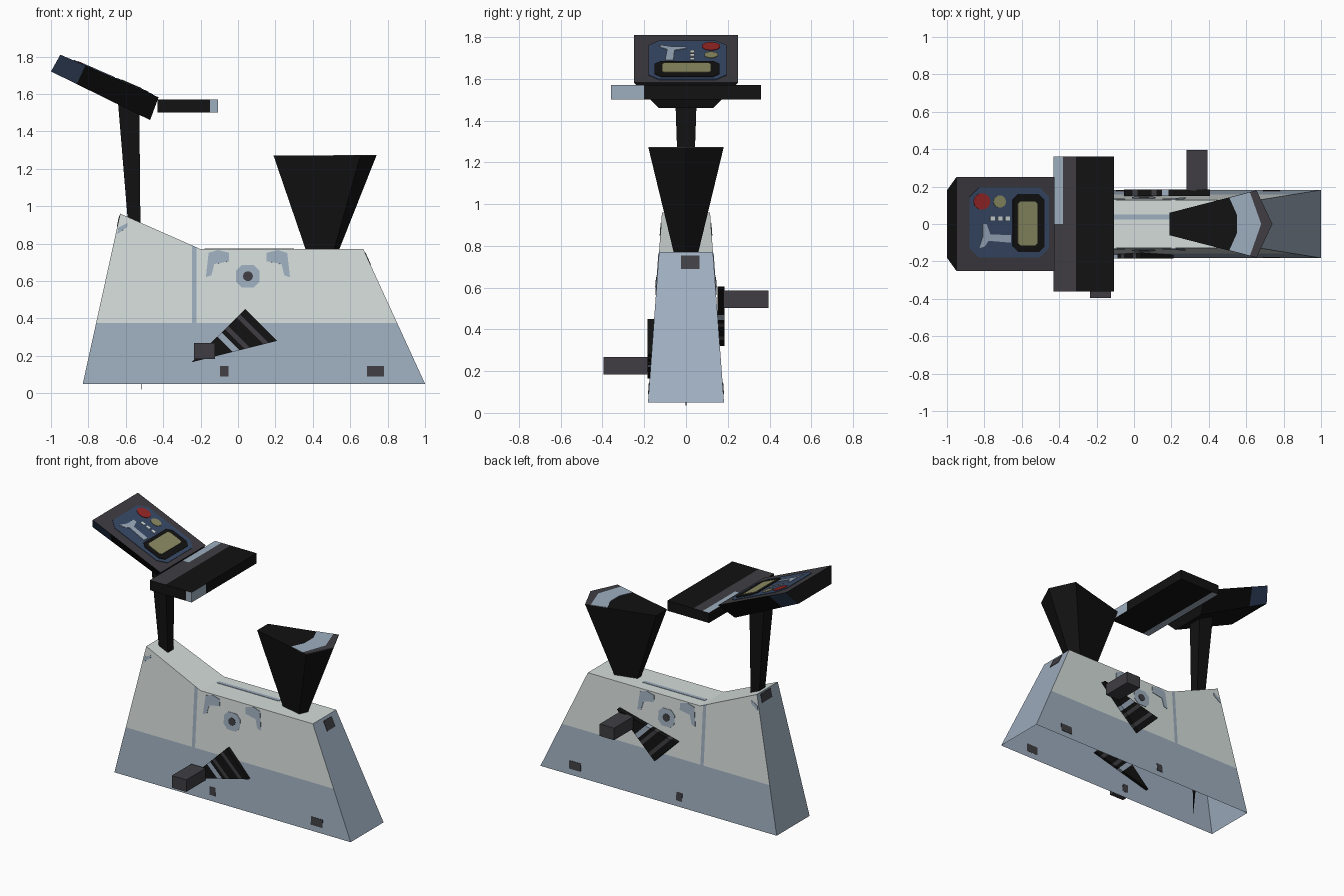
import bpy, bmesh, math
from mathutils import Matrix, Vector

cube = bpy.data.objects.get("Cube")
if cube:
    bpy.data.objects.remove(cube, do_unlink=True)


def material(name, rgb):
    m = bpy.data.materials.new(name)
    m.use_nodes = True
    m.diffuse_color = (*rgb, 1)
    m.node_tree.nodes["Principled BSDF"].inputs["Base Color"].default_value = (*rgb, 1)
    return m


WHITE = material("off white", (.66, .72, .70))
BLUE = material("blue grey", (.34, .42, .52))
GREY = material("dark grey", (.05, .047, .055))
BLACK = material("black", (.006, .006, .006))
NAVY = material("dark blue", (.04, .07, .14))
RED = material("red", (.32, .02, .02))
KHAKI = material("khaki", (.27, .27, .13))


def finish(name, bm, mats, rule=None):
    """Turn a bmesh into a flat shaded object; rule(centre, normal) picks the slot."""
    bmesh.ops.recalc_face_normals(bm, faces=bm.faces[:])
    bm.normal_update()
    if rule:
        for f in bm.faces:
            f.material_index = rule(f.calc_center_median(), f.normal)
    me = bpy.data.meshes.new(name)
    bm.to_mesh(me)
    bm.free()
    for m in mats:
        me.materials.append(m)
    ob = bpy.data.objects.new(name, me)
    bpy.context.collection.objects.link(ob)


def loft(lower, upper):
    """Join two matching rings of points into a closed solid."""
    bm = bmesh.new()
    a = [bm.verts.new(p) for p in lower]
    b = [bm.verts.new(p) for p in upper]
    n = len(a)
    for i in range(n):
        j = (i + 1) % n
        bm.faces.new((a[i], a[j], b[j], b[i]))
    bm.faces.new(a)
    bm.faces.new(b)
    return bm


def pyramid(base, tip):
    bm = bmesh.new()
    ring = [bm.verts.new(p) for p in base]
    apex = bm.verts.new(tip)
    bm.faces.new(ring)
    for i, v in enumerate(ring):
        bm.faces.new((v, ring[(i + 1) % len(ring)], apex))
    return bm


def cut(bm, point, normal):
    bmesh.ops.bisect_plane(bm, geom=bm.verts[:] + bm.edges[:] + bm.faces[:],
                           plane_co=point, plane_no=normal)


def box(x0, x1, y0, y1, z0, z1):
    ring = rect(x0, x1, y0, y1)
    return loft([(x, y, z0) for x, y in ring], [(x, y, z1) for x, y in ring])


def frame(origin, u, v, n):
    """Matrix that carries flat (u, v, height) points onto a surface."""
    m = Matrix((u, v, n)).transposed().to_4x4()
    m.translation = origin
    return m


def plate(name, pts, place, mat, level=1):
    """Thin flat shape laid on the plane given by the frame."""
    at = lambda n: [place @ Vector((u, v, n)) for u, v in pts]
    finish(name, loft(at(-.001), at(.003 * level)), [mat])


def rect(u0, u1, v0, v1, c=0):
    """Rectangle with corners trimmed by c."""
    if not c:
        return [(u0, v0), (u1, v0), (u1, v1), (u0, v1)]
    return [(u0 + c, v0), (u1 - c, v0), (u1, v0 + c), (u1, v1 - c),
            (u1 - c, v1), (u0 + c, v1), (u0, v1 - c), (u0, v0 + c)]


def disc(u, v, r, n=10):
    return [(u + r * math.cos(i * math.tau / n), v + r * math.sin(i * math.tau / n))
            for i in range(n)]


# Housing: tapered shell, open underneath, two-tone with a stripe
TAPER = .0736
half = lambda z: .182 - TAPER * (z - .05)
profile = [(-.83, .05), (1, .05), (.67, .77), (-.2, .77), (-.63, .96)]
body = loft([(x, -half(z), z) for x, z in profile], [(x, half(z), z) for x, z in profile])
bmesh.ops.recalc_face_normals(body, faces=body.faces[:])
bmesh.ops.delete(body, geom=[f for f in body.faces if f.calc_center_median().z < .06],
                 context='FACES_ONLY')
cut(body, (0, 0, .375), (0, 0, 1))
for x in (-.247, -.222):
    cut(body, (x, 0, 0), (1, 0, 0))


def body_rule(c, n):
    stripe = abs(n.y) > .8 and -.247 < c.x < -.222
    return 1 if c.z < .375 or abs(n.x) > .7 or stripe else 0


finish("housing", body, [WHITE, BLUE], body_rule)

# Painted marks on both sides of the housing
HUB = .053
bracket = [(.225, .62), (.195, .63), (.18, .69), (.1, .705), (.1, .75), (.16, .765), (.21, .75)]
for side, s in (("front", -1), ("back", 1)):
    wall = frame((0, s * half(0), 0), (1, 0, 0), (0, -s * TAPER, 1), (0, s, TAPER))
    plate(side + "_hub_ring", rect(-.01, .115, .565, .685, .03), wall, BLUE)
    plate(side + "_hub_dot", disc(HUB, .625, .027), wall, GREY, 2)
    for tag, d in (("right", -1), ("left", 1)):
        plate(f"{side}_{tag}_bracket_mark", [(HUB + d * u, v) for u, v in bracket], wall, BLUE)
    plate(side + "_small_foot_mark", rect(-.095, -.05, .09, .145), wall, GREY)
    plate(side + "_large_foot_mark", rect(.69, .78, .09, .145), wall, GREY)
    plate(side + "_corner_mark", [(-.645, .85), (-.59, .89), (-.59, .91), (-.64, .885)], wall, BLUE)

# Marks on the housing ends and top
rear = Vector((-.33, 0, .72)).normalized()
nose = Vector((.2, 0, .91)).normalized()
plate("rear_end_mark", rect(-.025, .065, -.09, -.02),
      frame((.67, 0, .77), (0, 1, 0), rear, (rear.z, 0, -rear.x)), GREY)
plate("nose_end_mark", rect(-.03, .08, -.07, -.01),
      frame((-.63, 0, .96), (0, 1, 0), nose, (-nose.z, 0, nose.x)), GREY)
plate("top_line", rect(-.18, .3, .025, .05),
      frame((0, 0, .77), (1, 0, 0), (0, 1, 0), (0, 0, 1)), BLUE)

# Post: slim spike running down through the housing
finish("post", pyramid([(x, y, 1.56) for x, y in rect(-.642, -.528, -.053, .053)],
                       (-.513, 0, 0)), [BLACK])

# Seat: wide at the back, tapering down into the housing
outline = [(.19, -.06), (.655, -.18), (.74, 0), (.655, .18), (.19, .06)]
finish("seat", pyramid([(x, y, 1.27) for x, y in outline], (.445, 0, .525)), [BLACK])
top = frame((0, 0, 1.27), (1, 0, 0), (0, 1, 0), (0, 0, 1))
plate("seat_light_band", [(.51, -.14), (.62, -.17), (.68, 0), (.62, .17), (.51, .14),
                          (.55, .05), (.55, -.05)], top, BLUE)
plate("seat_back_band", [(.62, -.17), (.655, -.18), (.74, 0), (.655, .18), (.62, .17), (.68, 0)],
      top, GREY)

# Handlebar: broad flat bar with light corners
bar = box(-.43, -.107, -.36, .36, 1.5, 1.57)
for x in (-.38, -.31, -.15):
    cut(bar, (x, 0, 0), (1, 0, 0))
for y in (-.2, 0):
    cut(bar, (0, y, 0), (0, 1, 0))


def bar_rule(c, n):
    if n.z > .5:
        return 1 if c.x < -.38 and c.y > 0 else 2 if c.x < -.31 else 0
    if n.z < -.5:
        return 1 if c.x < -.38 else 0
    if n.x > .5:
        return 1 if c.y < -.2 else 0
    return 1 if n.y < -.5 and c.x > -.15 else 0


finish("handlebar", bar, [BLACK, BLUE, GREY], bar_rule)

# Console: sloping box, narrower underneath
console = loft([(-1, -.18, 1.72), (-.47, -.13, 1.46), (-.47, .13, 1.46), (-1, .18, 1.72)],
               [(-.95, -.25, 1.81), (-.425, -.25, 1.582), (-.425, .25, 1.582), (-.95, .25, 1.81)])
cut(console, (-.84, 0, 1.7), (.9, 0, -.42))
finish("console", console, [BLACK, GREY, NAVY],
       lambda c, n: 1 if n.z > .7 else 2 if abs(n.y) > .4 and c.x < -.84 else 0)

# Console display and buttons
face = frame((0, 0, 1.398), (1, 0, -.434), (0, 1, 0), (.398, 0, .917))
plate("display_panel", rect(-.88, -.455, -.18, .195, .05), face, NAVY)
plate("screen_frame", rect(-.65, -.48, -.15, .16, .03), face, BLACK, 2)
plate("screen", rect(-.625, -.52, -.115, .12, .012), face, KHAKI, 3)
plate("red_button", disc(-.815, .12, .045), face, RED, 2)
plate("yellow_button", disc(-.72, .12, .034), face, KHAKI, 2)
plate("wave_label", [(-.83, -.13), (-.8, -.12), (-.78, -.09), (-.66, -.1), (-.66, -.06),
                     (-.77, -.055), (-.79, .0), (-.81, .0), (-.81, -.07)], face, BLUE, 2)
for i in range(3):
    plate(f"label_dot_{i + 1}", rect(-.77 + i * .04, -.745 + i * .04, .02, .04), face, WHITE, 2)

# Cranks and pedals: the back pair is the front pair turned half way round the axle
AXLE = Vector((.078, .385))
tip, upper, lower = Vector((-.25, .165)), Vector((.04, .45)), Vector((.21, .28))
bands = [(0, .48, BLACK), (.48, .56, BLUE), (.56, .62, BLACK), (.62, .68, GREY),
         (.68, .84, BLACK), (.84, .9, GREY), (.9, 1, BLACK)]
for side, s in (("front", -1), ("back", 1)):
    turn = lambda p: p if s < 0 else 2 * AXLE - p
    for i, (t0, t1, mat) in enumerate(bands):
        pts = [tip.lerp(upper, t0), tip.lerp(upper, t1), tip.lerp(lower, t1), tip.lerp(lower, t0)]
        pts = [turn(p) for p in (pts if t0 else pts[:3])]
        finish(f"{side}_crank_band_{i + 1}",
               loft([(p.x, s * .15, p.y) for p in pts], [(p.x, s * .185, p.y) for p in pts]), [mat])
    c = turn(Vector((-.18, .225)))
    ys = sorted((s * .18, s * .395))
    finish(side + "_pedal", box(c.x - .056, c.x + .056, *ys, c.y - .042, c.y + .042), [GREY])
